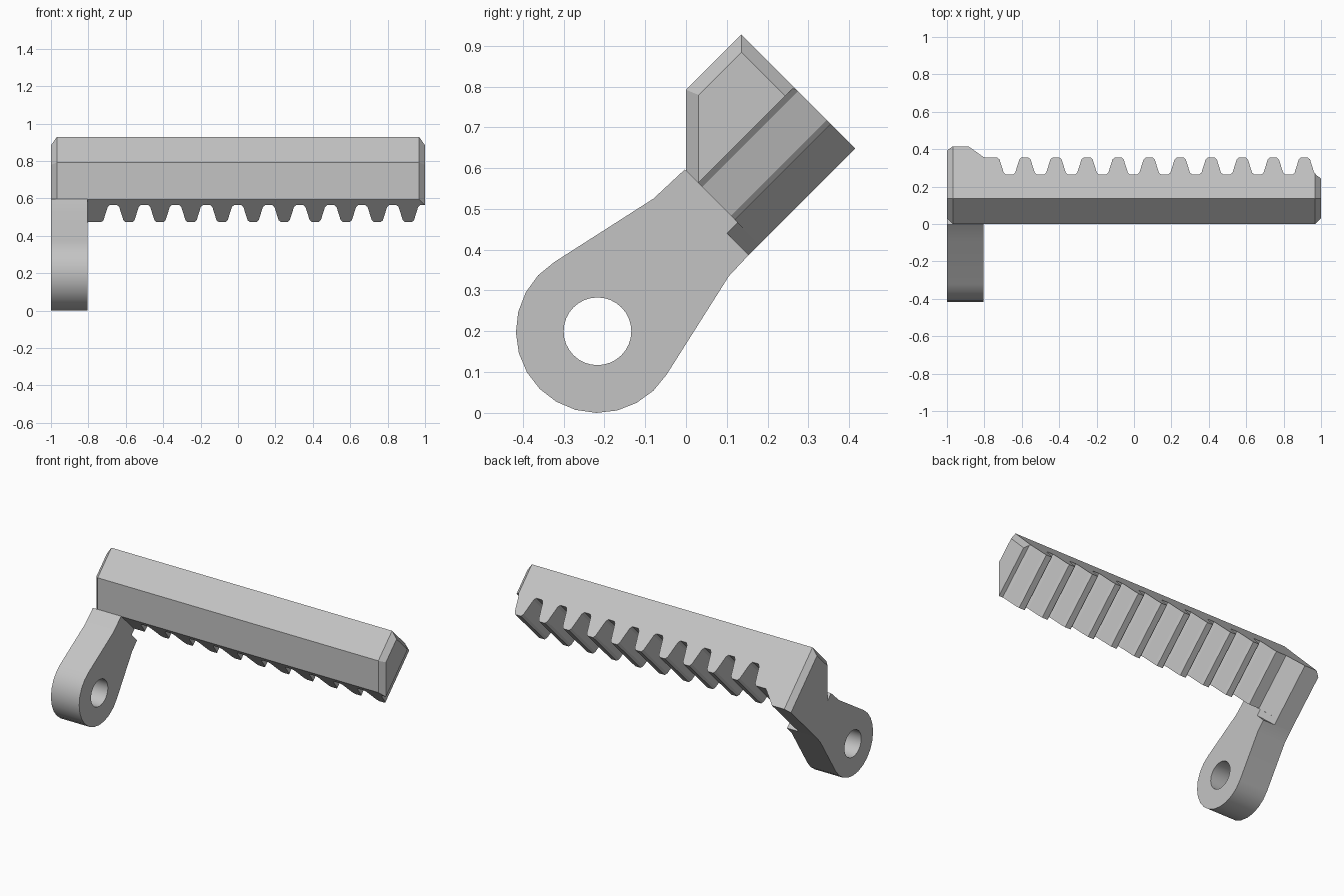
import bpy, bmesh, math
from mathutils import Vector

if "Cube" in bpy.data.objects:
    bpy.data.objects.remove(bpy.data.objects["Cube"])

grey = bpy.data.materials.new("plain grey")
grey.use_nodes = True
GREY = (0.55, 0.55, 0.55, 1)
grey.diffuse_color = GREY
grey.node_tree.nodes["Principled BSDF"].inputs["Base Color"].default_value = GREY

R = math.sqrt(0.5)


def tilt(x, u, v):
    """Rack frame (x along, u towards the teeth, v across) to world space."""
    return Vector((x, (u + v) * R, (v - u) * R))


def finish(bm, name):
    bmesh.ops.recalc_face_normals(bm, faces=bm.faces)
    mesh = bpy.data.meshes.new(name)
    bm.to_mesh(mesh)
    bm.free()
    obj = bpy.data.objects.new(name, mesh)
    bpy.context.collection.objects.link(obj)
    mesh.materials.append(grey)
    bpy.ops.object.select_all(action='DESELECT')
    obj.select_set(True)
    bpy.context.view_layer.objects.active = obj
    bpy.ops.object.shade_smooth_by_angle(angle=math.radians(20))


def extrude(bm, loops, offset):
    """Fill the outline loops and push the face out by the offset."""
    edges = []
    for loop in loops:
        vs = [bm.verts.new(p) for p in loop]
        edges += [bm.edges.new((a, b)) for a, b in zip(vs, vs[1:] + vs[:1])]
    if len(loops) == 1:
        faces = [bm.faces.new(vs)]
    else:
        bmesh.ops.triangle_fill(bm, use_beauty=True, edges=edges)
        faces = bm.faces[:]
    out = bmesh.ops.extrude_face_region(bm, geom=faces, use_keep_orig=True)
    bmesh.ops.translate(bm, vec=offset,
                        verts=[g for g in out["geom"] if isinstance(g, bmesh.types.BMVert)])


# Main levels across the rack
BACK, ROOT, TIP, STOP = -0.56, -0.377, -0.25, -0.165
LOW, HIGH, LIP = 0.42, 0.752, 0.382
PITCH, FIRST, ARM_X, BEVEL = 0.166, -0.583, -0.805, 0.031

# Toothed bar, with a raised stop at its right end
half_tooth = [(0.063, ROOT), (0.052, ROOT + 0.014), (0.03, TIP - 0.014), (0.019, TIP)]
outline = [(-1, BACK), (-1, STOP), (-0.885, STOP), (-0.8, TIP)]
outline += [(FIRST - PITCH + w, u) for w, u in reversed(half_tooth)]
for i in range(10):
    c = FIRST + i * PITCH
    outline += [(c - w, u) for w, u in half_tooth]
    outline += [(c + w, u) for w, u in reversed(half_tooth)]
outline += [(1, ROOT), (1, BACK)]
bm = bmesh.new()
extrude(bm, [[tilt(x, u, LOW) for x, u in outline]], tilt(0, 0, HIGH - LOW))


def cut(point, normal):
    res = bmesh.ops.bisect_plane(bm, geom=bm.verts[:] + bm.edges[:] + bm.faces[:], dist=1e-5,
                                 plane_co=point, plane_no=normal, clear_outer=True)
    edges = [g for g in res["geom_cut"] if isinstance(g, bmesh.types.BMEdge)]
    bmesh.ops.holes_fill(bm, edges=edges, sides=0)


# Flat front face, then bevels round both ends
cut(Vector((0, 0, 0)), Vector((0, -1, 0)))
for side in (-1, 1):
    along = Vector((side, 0, 0))
    for point, normal in ((tilt(0, BACK, HIGH), tilt(0, -1, 0)),
                          (tilt(0, BACK, HIGH), tilt(0, 0, 1)),
                          (Vector((0, 0, 0)), Vector((0, -1, 0)))):
        cut(point + along * (1 - BEVEL), along + normal)
finish(bm, "toothed_bar")

# Small lip under the stop
bm = bmesh.new()
lip = [(-1, TIP + 0.01), (ARM_X, TIP + 0.01), (-0.885, STOP), (-1, STOP)]
extrude(bm, [[tilt(x, u, LIP) for x, u in lip]], tilt(0, 0, LOW - LIP))
finish(bm, "stop_lip")

# Pivot arm with a round eye
cy, cz, radius, hole = -0.217, 0.2, 0.2, 0.083


def ring(r, start, end, n):
    angles = [math.radians(start + (end - start) * i / n) for i in range(n + 1)]
    return [Vector((-1, cy + r * math.cos(a), cz + r * math.sin(a))) for a in angles]


arm = [tilt(-1, -0.424, LOW), tilt(-1, TIP + 0.01, LOW), tilt(-1, TIP + 0.01, LIP),
       tilt(-1, STOP, LIP), Vector((-1, 0.105, 0.335))]
arm += ring(radius, -32, -238, 14)
arm.append(Vector((-1, -0.08, 0.525)))
bm = bmesh.new()
extrude(bm, [arm, ring(hole, 0, 360, 32)[:-1]], Vector((1 + ARM_X, 0, 0)))
finish(bm, "pivot_arm")
